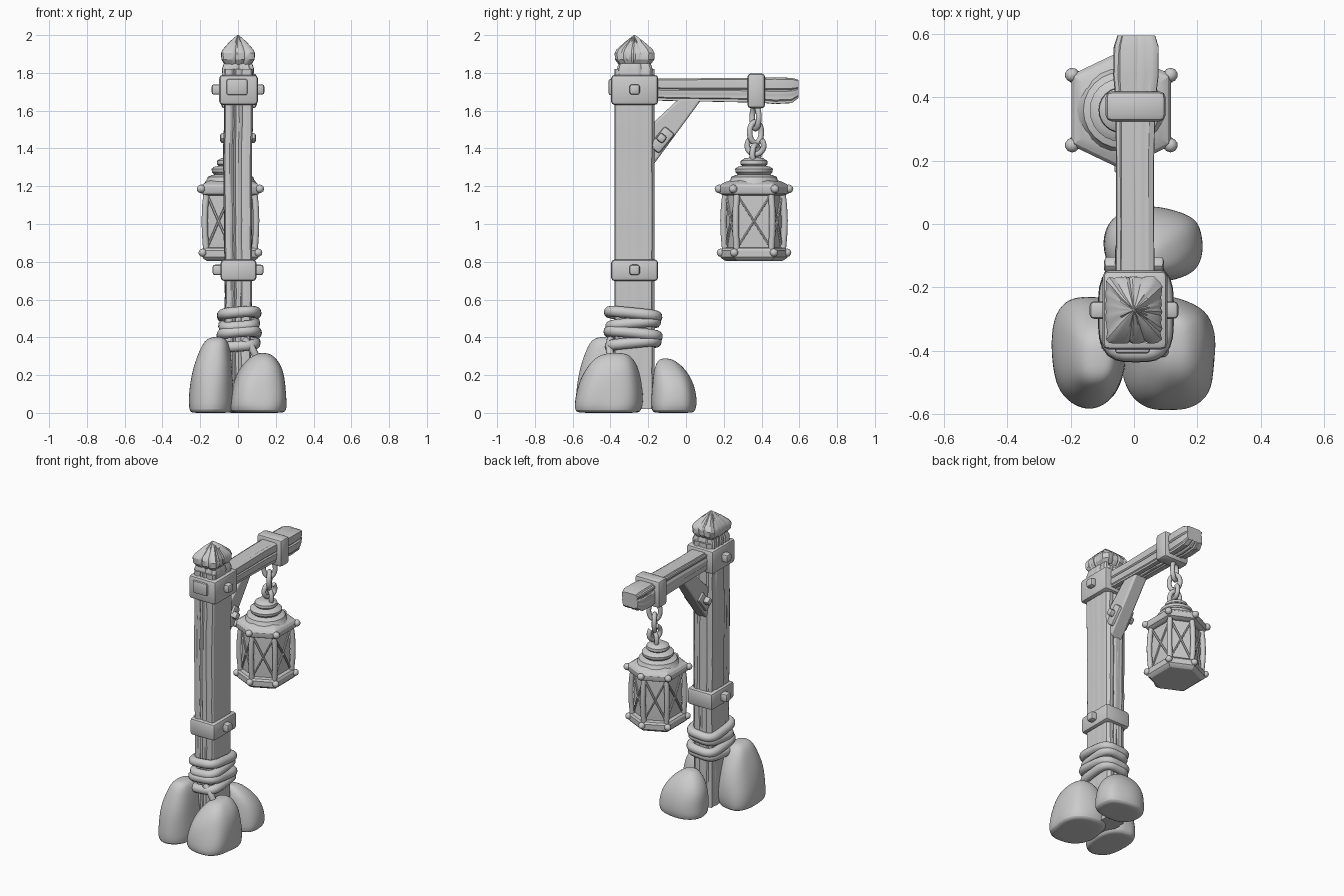
import bpy, bmesh, math, random
from mathutils import Vector, Matrix, noise

random.seed(4)
cube = bpy.data.objects.get("Cube")
if cube:
    bpy.data.objects.remove(cube, do_unlink=True)

mat = bpy.data.materials.new("plain grey")
mat.use_nodes = True
GREY = (0.6, 0.6, 0.6, 1)
mat.diffuse_color = GREY
mat.node_tree.nodes["Principled BSDF"].inputs["Base Color"].default_value = GREY
parts = []


def add(name, mesh, angle=35):
    mesh.materials.clear()
    mesh.materials.append(mat)
    ob = bpy.data.objects.new(name, mesh)
    bpy.context.collection.objects.link(ob)
    parts.append((ob, angle))
    return ob


def loft(name, rings, angle=35):
    """Skin a stack of equal rings and cap both ends."""
    bm = bmesh.new()
    rows = [[bm.verts.new(p) for p in r] for r in rings]
    n = len(rows[0])
    for a, b in zip(rows, rows[1:]):
        for i in range(n):
            bm.faces.new((a[i], a[(i + 1) % n], b[(i + 1) % n], b[i]))
    bm.faces.new(rows[0][::-1])
    bm.faces.new(rows[-1])
    bmesh.ops.recalc_face_normals(bm, faces=bm.faces)
    me = bpy.data.meshes.new(name)
    bm.to_mesh(me)
    bm.free()
    return add(name, me, angle)


def rounded(hx, hy, power, count):
    """Rounded rectangle outline."""
    out = []
    for i in range(count):
        t = math.tau * (i + 0.5) / count
        c, s = math.cos(t), math.sin(t)
        r = (abs(c) ** power + abs(s) ** power) ** (-1 / power)
        out.append((hx * r * c, hy * r * s))
    return out


def timber(name, stations, along_y=False, depth=0.01, count=56):
    """Grooved wood; stations are (position, u, v, half_u, half_v)."""
    grooves = [random.choice((0, 0, 0.3, 1)) * depth for _ in range(count)]
    rings = []
    for pos, u, v, hu, hv in stations:
        ring = []
        for (a, b), g in zip(rounded(hu, hv, 12, count), grooves):
            k = 1 - (g * random.uniform(0.5, 1)) / max(hu, hv)
            p = (u + a * k, v + b * k)
            ring.append((p[0], pos, p[1]) if along_y else (p[0], p[1], pos))
        rings.append(ring)
    return loft(name, rings, 30)


def box(name, centre, size, bevel=0.014, rot_x=0, taper=1):
    bm = bmesh.new()
    bmesh.ops.create_cube(bm, size=1)
    for v in bm.verts:
        if v.co.z > 0:
            v.co.xy *= taper
        v.co *= Vector(size)
    bmesh.ops.bevel(bm, geom=bm.edges[:], offset=bevel, segments=2, affect='EDGES', profile=0.5)
    bm.transform(Matrix.Translation(centre) @ Matrix.Rotation(rot_x, 4, 'X'))
    me = bpy.data.meshes.new(name)
    bm.to_mesh(me)
    bm.free()
    return add(name, me)


def tube(name, points, radius, closed=False, sides=3):
    cu = bpy.data.curves.new(name, 'CURVE')
    cu.dimensions = '3D'
    cu.bevel_depth, cu.bevel_resolution, cu.use_fill_caps = radius, sides, True
    sp = cu.splines.new('POLY')
    sp.points.add(len(points) - 1)
    for p, q in zip(sp.points, points):
        p.co = (*q, 1)
    sp.use_cyclic_u = closed
    tmp = bpy.data.objects.new("tmp", cu)
    bpy.context.collection.objects.link(tmp)
    dg = bpy.context.evaluated_depsgraph_get()
    me = bpy.data.meshes.new_from_object(tmp.evaluated_get(dg))
    bpy.data.objects.remove(tmp)
    me.name = name
    return add(name, me, 50)


def bolts(name, y, z, x, size=0.055, rot=0):
    """A square bolt on either side."""
    for side, label in ((1, "left"), (-1, "right")):
        box(f"{name}_{label}", (side * x, y, z), (0.07, size, size), 0.013, rot)


# Post with pointed cap
PY = -0.272
stations = []
for i in range(19):
    z = 0.02 + i * 0.1
    k = 0.9 + 0.1 * min(1, z / 1.5)
    stations.append((z, random.uniform(-.003, .003), PY, 0.077 * k, 0.106 * (0.97 + 0.03 * k)))
timber("post", stations)
timber("post_neck", [(1.76, 0, PY, .08, .09), (1.82, 0, PY, .085, .095), (1.85, 0, PY, .075, .085)])
timber("post_cap", [(1.845, 0, PY, .07, .085), (1.87, 0, PY, .088, .104), (1.905, 0, PY, .09, .106),
                    (1.925, 0, PY, .08, .095), (1.965, 0, PY, .045, .05), (2.0, 0, PY, .004, .004)], depth=0.008)

# Iron bands on the post
box("upper_band", (0.003, PY, 1.71), (0.205, 0.25, 0.16), 0.02)
box("upper_band_plate", (-0.005, PY - 0.125, 1.725), (0.11, 0.025, 0.085), 0.01)
box("lower_band", (0.003, PY, 0.755), (0.19, 0.25, 0.115), 0.02)
bolts("upper_bolt", PY, 1.712, 0.105)
bolts("lower_bolt", PY, 0.757, 0.1)

# Cross beam and its hanging band
timber("beam", [(-.2, .003, 1.712, .062, .058), (0, .003, 1.71, .06, .06), (.2, .003, 1.71, .06, .064),
                (.4, .005, 1.708, .064, .066), (.47, .006, 1.705, .072, .07), (.56, .007, 1.707, .071, .067),
                (.595, .007, 1.715, .06, .048)], along_y=True)
box("beam_band", (0.005, 0.372, 1.705), (0.19, 0.095, 0.185), 0.02)

# Diagonal brace with its strap
outline = [(-.19, 1.29), (-.19, 1.52), (-.03, 1.67), (.09, 1.67)]
brace = loft("brace", [[(x, y, z) for y, z in outline] for x in (-.045, .05)])
bev = brace.modifiers.new("bevel", 'BEVEL')
bev.width, bev.segments = 0.012, 2
tilt = math.radians(51)
box("brace_strap", (0.003, -0.128, 1.445), (0.125, 0.07, 0.135), 0.014, tilt - math.pi / 2)
bolts("brace_bolt", -0.13, 1.455, 0.06, 0.045, tilt)

# Rope coils
for i in range(4):
    grow = (0, .006, -.003, .004)[i]
    pts = [(0.006 + a, -0.28 + b, 0.365 + 0.052 * i + 0.1 * b * (-1) ** i + 0.08 * a)
           for a, b in rounded(0.085 + grow, 0.122 + grow, 4, 40)]
    tube("rope_coil", pts, 0.029, True, 4)
tube("rope_end", [(0.03, -0.40, 0.39), (0.07, -0.405, 0.35), (0.1, -0.40, 0.29), (0.11, -0.39, 0.24)], 0.02)


# Base rocks
def rock(name, levels, seed):
    """levels are (z, x, y, half_x, half_y)."""
    rings = []
    for z, x, y, hx, hy in levels:
        ring = []
        for a, b in rounded(hx, hy, 3, 14):
            n = noise.noise(Vector((a * 9 + seed, b * 9, z * 7)))
            ring.append((x + a * (1 + 0.14 * n), y + b * (1 + 0.14 * n), z))
        rings.append(ring)
    ob = loft(name, rings, 60)
    sub = ob.modifiers.new("soften", 'SUBSURF')
    sub.levels = sub.render_levels = 2


rock("rock_front_right", [(0, -.145, -.405, .09, .14), (.003, -.145, -.405, .118, .175), (.1, -.145, -.405, .12, .175),
                          (.22, -.135, -.405, .11, .16), (.32, -.125, -.41, .085, .125), (.385, -.115, -.42, .06, .085),
                          (.403, -.11, -.42, .025, .04)], 1)
rock("rock_front_left", [(0, .11, -.41, .11, .14), (.003, .11, -.41, .15, .185), (.08, .11, -.41, .152, .185),
                         (.18, .115, -.4, .135, .165), (.25, .125, -.39, .105, .135), (.3, .13, -.38, .06, .09),
                         (.318, .13, -.37, .025, .04)], 5)
rock("rock_back", [(0, .06, -.065, .11, .085), (.003, .06, -.065, .16, .12), (.08, .06, -.065, .165, .122),
                   (.17, .055, -.07, .145, .108), (.24, .045, -.09, .1, .08), (.278, .04, -.105, .05, .045),
                   (.288, .04, -.11, .02, .02)], 9)

# Lantern
LX, LY = -0.04, 0.36
HEX = [(0.157, -0.112), (0.157, 0.112), (0, 0.187), (-0.157, 0.112), (-0.157, -0.112), (0, -0.187)]


def corner(i, z, k):
    x, y = HEX[i % 6]
    return Vector((LX + x * k, LY + y * k, z))


def hex_part(name, levels):
    return loft(name, [[corner(i, z, k) for i in range(6)] for z, k in levels], 25)


hex_part("lantern_base", [(.805, .8), (.815, .9), (.825, .95), (.86, .95), (.872, .9), (.875, .8)])
hex_part("lantern_glass", [(.86, .74), (1.01, .78), (1.17, .74)])
hex_part("lantern_rim", [(1.15, .85), (1.16, .97), (1.175, 1), (1.195, 1), (1.21, .94), (1.225, .78), (1.235, .6)])
for i in range(6):
    tube("lantern_post", [corner(i, z, k) for z, k in ((.865, .82), (.95, .86), (1.02, .87), (1.1, .85), (1.16, .81))],
         0.017)
    for z, k, r in ((.848, .94, .022), (1.186, .99, .023)):
        bm = bmesh.new()
        bmesh.ops.create_icosphere(bm, subdivisions=2, radius=r, matrix=Matrix.Translation(corner(i, z, k)))
        me = bpy.data.meshes.new("lantern_knob")
        bm.to_mesh(me)
        bm.free()
        add("lantern_knob", me)
    # Crossed bars on each pane
    for a, b in ((i, i + 1), (i + 1, i)):
        low, high = corner(a, .875, .79), corner(b, 1.155, .79)
        mid = (corner(a, 1.015, .82) + corner(b, 1.015, .82)) / 2
        tube("lantern_cross_bar", [low, mid, high], 0.007, sides=1)

# Stepped lantern roof
profile = [(.14, 1.215), (.125, 1.235), (.12, 1.25), (.1, 1.258), (.085, 1.262), (.098, 1.275), (.1, 1.292),
           (.085, 1.303), (.062, 1.308), (.072, 1.318), (.07, 1.335), (.05, 1.348), (.02, 1.352)]
loft("lantern_roof", [[(LX + r * math.cos(math.tau * i / 24), LY + r * math.sin(math.tau * i / 24), z)
                       for i in range(24)] for r, z in profile])


# Chain
def link(name, z, half_w, half_h, turn, sweep=1.0, start=0.0):
    pts = []
    n = 24
    for i in range(n if sweep == 1 else n + 1):
        t = start + math.tau * sweep * i / n
        d = half_w * math.cos(t)
        pts.append((-0.02 + d * math.cos(turn), 0.368 + d * math.sin(turn), z + half_h * math.sin(t)))
    tube(name, pts, 0.015, sweep == 1)


link("chain_link_top", 1.565, 0.036, 0.06, 0.5)
link("chain_link_middle", 1.485, 0.036, 0.055, 2.1)
link("chain_hook", 1.415, 0.045, 0.045, 1.3, 0.8, 2.0)
link("lantern_ring", 1.37, 0.032, 0.05, 2.6)

# Smooth shading with sharp edges kept
for ob, angle in parts:
    bpy.ops.object.select_all(action='DESELECT')
    ob.select_set(True)
    bpy.context.view_layer.objects.active = ob
    bpy.ops.object.shade_smooth_by_angle(angle=math.radians(angle))
